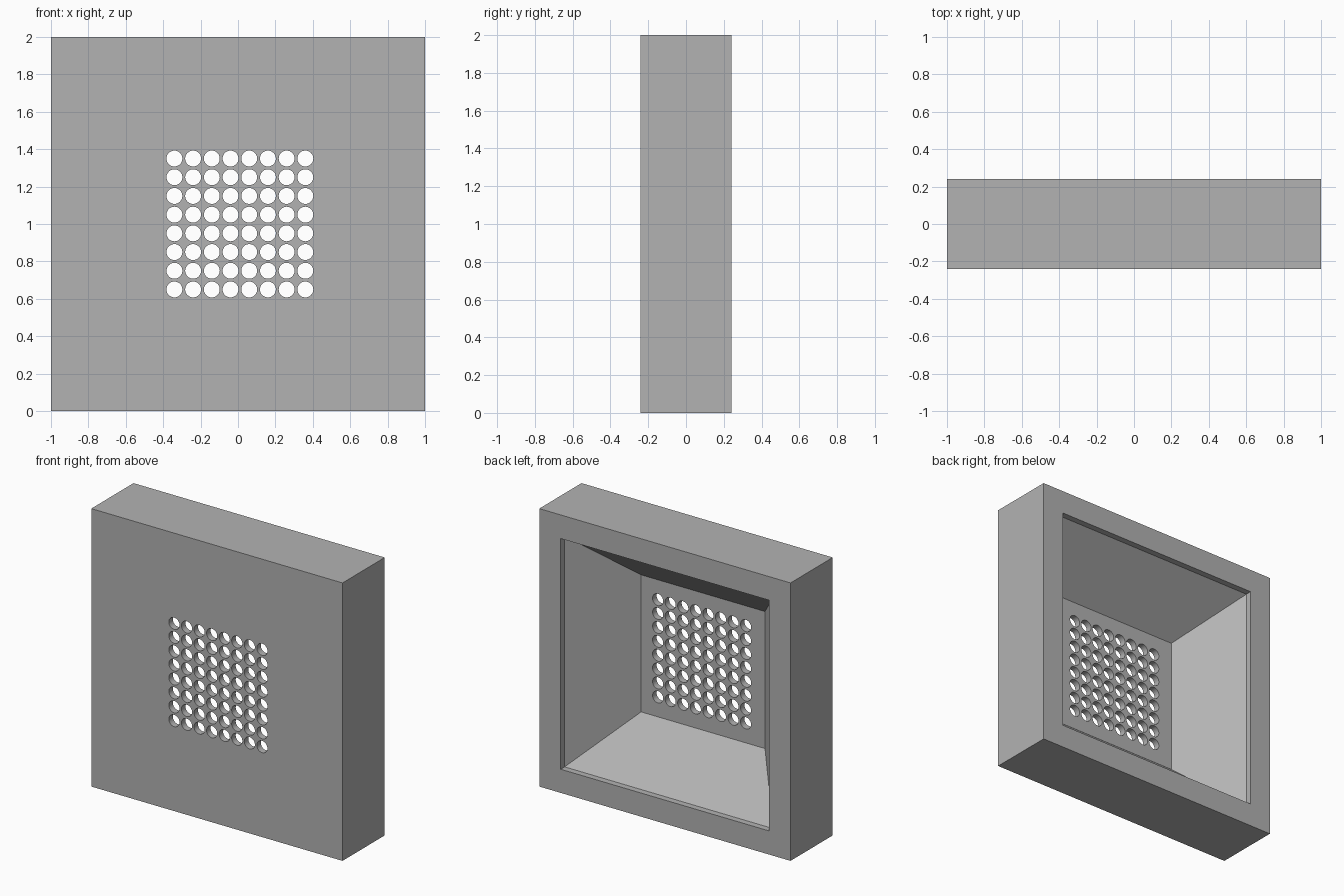
import bpy, bmesh, math
from mathutils import Matrix

cube = bpy.data.objects.get("Cube")
if cube:
    bpy.data.objects.remove(cube, do_unlink=True)

HALF = 1.0        # half width and half height
DEPTH = 0.24      # half depth
OPENING = 0.83    # half size of the rear opening
FLOOR = 0.493     # half size of the recess floor
LIP = 0.045       # straight lip behind the opening
WALL = 0.046      # thickness of the perforated panel
PITCH, RADIUS, COUNT, SHIFT = 0.1, 0.0425, 8, 0.01

grey = bpy.data.materials.new("plain_grey")
grey.use_nodes = True
colour = (0.448, 0.448, 0.448, 1)
grey.diffuse_color = colour
grey.node_tree.nodes["Principled BSDF"].inputs["Base Color"].default_value = colour


def make_object(name, bm):
    bmesh.ops.recalc_face_normals(bm, faces=bm.faces)
    mesh = bpy.data.meshes.new(name)
    bm.to_mesh(mesh)
    bm.free()
    mesh.materials.append(grey)
    obj = bpy.data.objects.new(name, mesh)
    bpy.context.collection.objects.link(obj)
    return obj


def square(bm, half, y):
    return [bm.verts.new((sx * half, y, 1 + sz * half))
            for sx, sz in ((-1, -1), (1, -1), (1, 1), (-1, 1))]


# Housing: square rings from the front face, round the back, into the recess
bm = bmesh.new()
rings = [square(bm, half, y) for half, y in (
    (HALF, -DEPTH), (HALF, DEPTH), (OPENING, DEPTH),
    (OPENING, DEPTH - LIP), (FLOOR, -DEPTH + WALL))]
for a, b in zip(rings, rings[1:]):
    for i in range(4):
        j = (i + 1) % 4
        bm.faces.new((a[i], a[j], b[j], b[i]))
bm.faces.new(rings[0])
bm.faces.new(rings[-1])
housing = make_object("perforated_housing", bm)

# Grid of round holes through the front panel
bm = bmesh.new()
turn = Matrix.Rotation(math.pi / 2, 4, 'X')
for col in range(COUNT):
    for row in range(COUNT):
        x = SHIFT + (col - (COUNT - 1) / 2) * PITCH
        z = 1 + (row - (COUNT - 1) / 2) * PITCH
        place = Matrix.Translation((x, -DEPTH + WALL / 2, z)) @ turn
        bmesh.ops.create_cone(bm, cap_ends=True, segments=32, radius1=RADIUS,
                              radius2=RADIUS, depth=WALL * 2, matrix=place)
cutter = make_object("hole_cutter", bm)
cutter.hide_render = True

cut = housing.modifiers.new("holes", 'BOOLEAN')
cut.operation = 'DIFFERENCE'
cut.solver = 'EXACT'
cut.object = cutter

bpy.ops.object.select_all(action='DESELECT')
housing.select_set(True)
bpy.context.view_layer.objects.active = housing
bpy.ops.object.modifier_apply(modifier=cut.name)
bpy.data.objects.remove(cutter, do_unlink=True)
bpy.ops.object.shade_smooth_by_angle(angle=math.radians(25))
